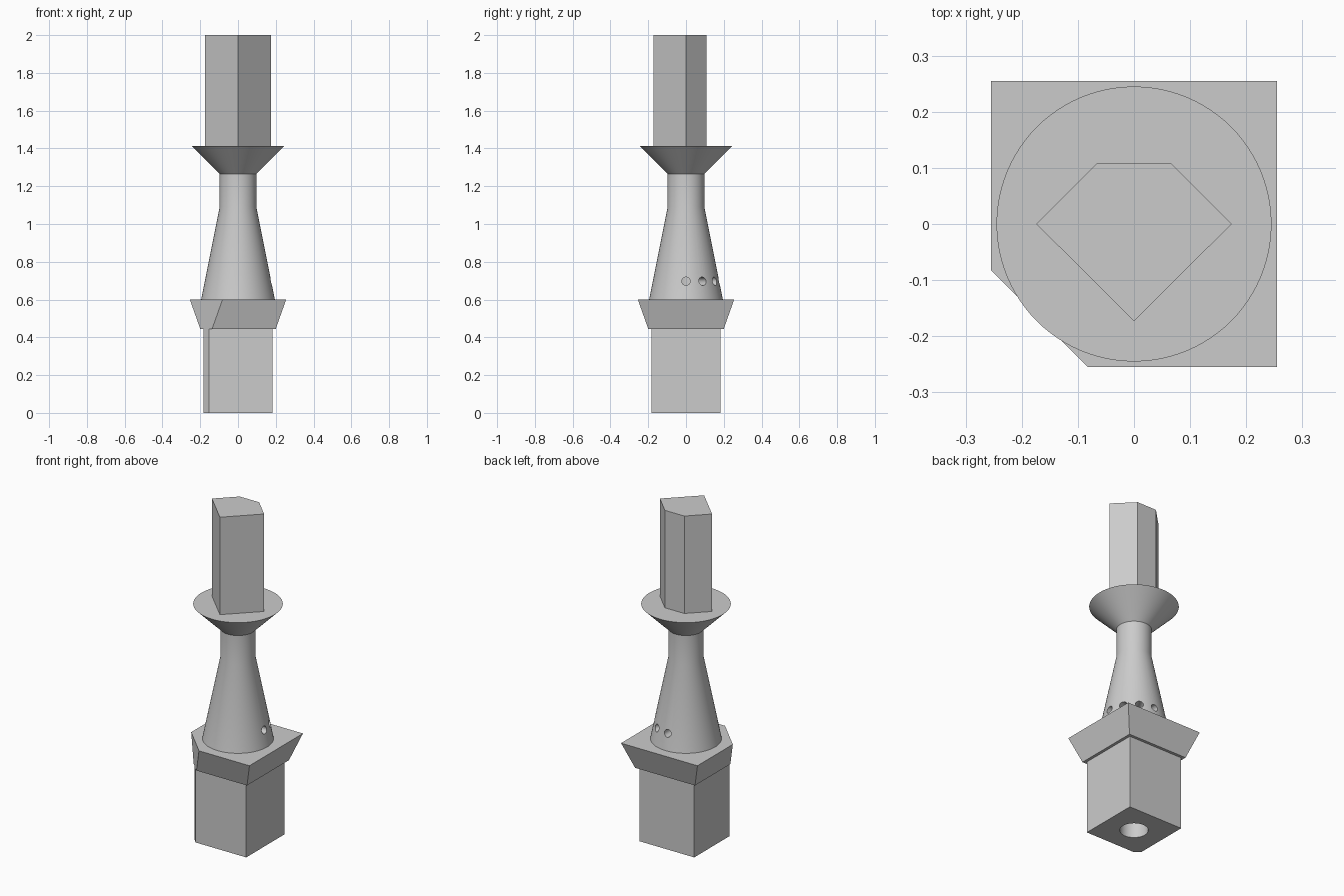
import bpy, bmesh
from math import cos, sin, pi, radians
from mathutils import Matrix, Vector

cube = bpy.data.objects.get("Cube")
if cube:
    bpy.data.objects.remove(cube, do_unlink=True)

grey = bpy.data.materials.new("plain grey")
grey.use_nodes = True
colour = (0.6, 0.6, 0.6, 1)
grey.diffuse_color = colour
grey.node_tree.nodes["Principled BSDF"].inputs["Base Color"].default_value = colour


def loft(name, sections, smooth=False):
    """Solid through a stack of (outline, height) sections."""
    bm = bmesh.new()
    rings = [[bm.verts.new((x, y, z)) for x, y in outline] for outline, z in sections]
    for low, high in zip(rings, rings[1:]):
        for i in range(len(low)):
            j = (i + 1) % len(low)
            bm.faces.new((low[i], low[j], high[j], high[i]))
    bm.faces.new(rings[0][::-1])
    bm.faces.new(rings[-1])
    bmesh.ops.recalc_face_normals(bm, faces=bm.faces)
    mesh = bpy.data.meshes.new(name)
    bm.to_mesh(mesh)
    bm.free()
    mesh.materials.append(grey)
    obj = bpy.data.objects.new(name, mesh)
    bpy.context.collection.objects.link(obj)
    return obj


def circle(radius, sides=96):
    return [(radius * cos(2 * pi * i / sides), radius * sin(2 * pi * i / sides))
            for i in range(sides)]


def cut_square(half, cut=0.337):
    """Square with its front right corner cut by one fixed diagonal."""
    return [(half, -half), (half, half), (-half, half),
            (-half, half - cut), (half - cut, -half)]


def carve(obj, cutter):
    mod = obj.modifiers.new("carve", "BOOLEAN")
    mod.operation = "DIFFERENCE"
    mod.solver = "EXACT"
    mod.object = cutter
    bpy.context.view_layer.objects.active = obj
    bpy.ops.object.modifier_apply(modifier=mod.name)


# Square foot and flared collar
foot = loft("foot_block", [(cut_square(0.183), 0), (cut_square(0.183), 0.445)])
collar = loft("flared_collar", [(cut_square(0.2), 0.445), (cut_square(0.255), 0.6)])

# Round tapered body with neck and flared flange
body = loft("tapered_body", [(circle(0.195), 0.6), (circle(0.097), 1.09),
                             (circle(0.097), 1.265), (circle(0.245), 1.412)])

# Five-sided head
head_outline = [(0, -0.173), (0.174, 0), (0.065, 0.109), (-0.065, 0.109), (-0.174, 0)]
loft("head_prism", [(head_outline, 1.412), (head_outline, 2)])

# Bore up from underneath
bore = loft("bore_cutter", [(circle(0.078, 48), -0.1), (circle(0.078, 48), 0.8)])
for part in (foot, collar, body):
    carve(part, bore)
cutters = [bore]

# Row of small side holes, a quarter of the way round
for angle in (0, 30, 60, 90):
    hole = loft("hole_cutter", [(circle(0.022, 24), 0.06), (circle(0.022, 24), 0.3)])
    hole.data.transform(Matrix.Translation((0, 0, 0.697))
                        @ Matrix.Rotation(radians(angle), 4, "Z")
                        @ Matrix.Rotation(pi / 2, 4, "Y"))
    carve(body, hole)
    cutters.append(hole)
for cutter in cutters:
    bpy.data.objects.remove(cutter, do_unlink=True)

# Smooth the round surfaces, keep the edges crisp
bpy.ops.object.select_all(action="DESELECT")
for part in (foot, collar, body):
    part.select_set(True)
bpy.context.view_layer.objects.active = body
bpy.ops.object.shade_smooth_by_angle(angle=radians(20))
